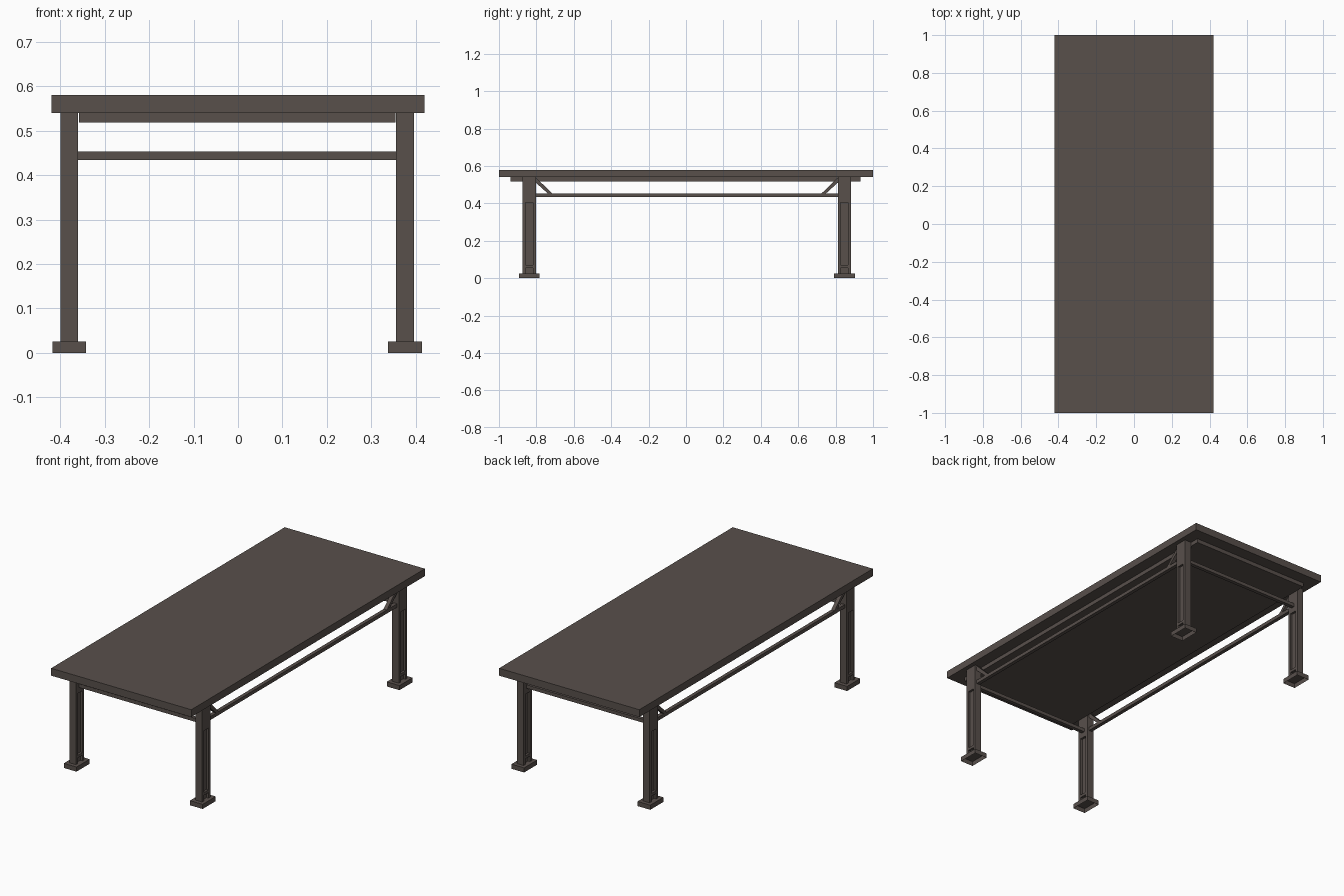
import bpy, bmesh
from mathutils import Vector

if "Cube" in bpy.data.objects:
    bpy.data.objects.remove(bpy.data.objects["Cube"])

mat = bpy.data.materials.new("dark brown metal")
mat.diffuse_color = (0.098, 0.080, 0.071, 1)
mat.use_nodes = True
mat.node_tree.nodes["Principled BSDF"].inputs["Base Color"].default_value = mat.diffuse_color


def finish(name, bm):
    me = bpy.data.meshes.new(name)
    bmesh.ops.recalc_face_normals(bm, faces=bm.faces)
    bm.to_mesh(me)
    bm.free()
    me.materials.append(mat)
    ob = bpy.data.objects.new(name, me)
    bpy.context.collection.objects.link(ob)
    return ob


def add_box(bm, x0, x1, y0, y1, z0, z1):
    vs = bmesh.ops.create_cube(bm, size=1)["verts"]
    for v in vs:
        v.co = Vector((x1 if v.co.x > 0 else x0,
                       y1 if v.co.y > 0 else y0,
                       z1 if v.co.z > 0 else z0))
    return vs


def box(name, *b):
    bm = bmesh.new()
    add_box(bm, *b)
    return finish(name, bm)


XL, XR, YF, YB = -0.38, 0.376, -0.838, 0.847   # leg centres

# table top and the thinner panel beneath it
box("table_top", -0.42, 0.42, -1, 1, 0.54, 0.58)
box("under_panel", -0.358, 0.355, -0.937, 0.933, 0.518, 0.54)

for nx, x in (("left", XL), ("right", XR)):
    for ny, y, s in (("front", YF, 1), ("back", YB, -1)):
        tag = ny + "_" + nx
        # leg: core web, two flanges, cross plates, leaving recessed panels
        bm = bmesh.new()
        add_box(bm, x - 0.008, x + 0.008, y - 0.02, y + 0.02, 0.025, 0.54)
        for t in (-1, 1):
            a, b = sorted((y + t * 0.02, y + t * 0.035))
            add_box(bm, x - 0.02, x + 0.02, a, b, 0.025, 0.54)
        for z0, z1 in ((0.405, 0.54), (0.055, 0.07)):
            add_box(bm, x - 0.02, x + 0.02, y - 0.02, y + 0.02, z0, z1)
        finish("leg_" + tag, bm)

        # hollow foot, open underneath
        bm = bmesh.new()
        add_box(bm, x - 0.038, x + 0.038, y - 0.056, y + 0.056, 0, 0.025)
        bm.normal_update()
        bmesh.ops.delete(bm, geom=[f for f in bm.faces if f.normal.z < -0.9],
                         context='FACES_ONLY')
        finish("foot_" + tag, bm)

        # diagonal brace from leg top down to the long stretcher
        bm = bmesh.new()
        ys = y + s * 0.034
        prof = [(ys, 0.532), (ys, 0.512), (ys + s * 0.074, 0.445),
                (ys + s * 0.097, 0.445), (ys + s * 0.008, 0.532)]
        f = bm.faces.new([bm.verts.new((x - 0.01, p, z)) for p, z in prof])
        ext = bmesh.ops.extrude_face_region(bm, geom=[f], use_keep_orig=True)["geom"]
        for v in ext:
            if isinstance(v, bmesh.types.BMVert):
                v.co.x += 0.02
        finish("brace_" + tag, bm)

    # long stretcher between the legs
    box("long_stretcher_" + nx, x - 0.01, x + 0.01, YF + 0.03, YB - 0.03, 0.434, 0.453)

# short end stretchers
for ny, y in (("front", YF), ("back", YB)):
    box("end_stretcher_" + ny, XL + 0.015, XR - 0.015, y - 0.01, y + 0.01, 0.434, 0.453)
